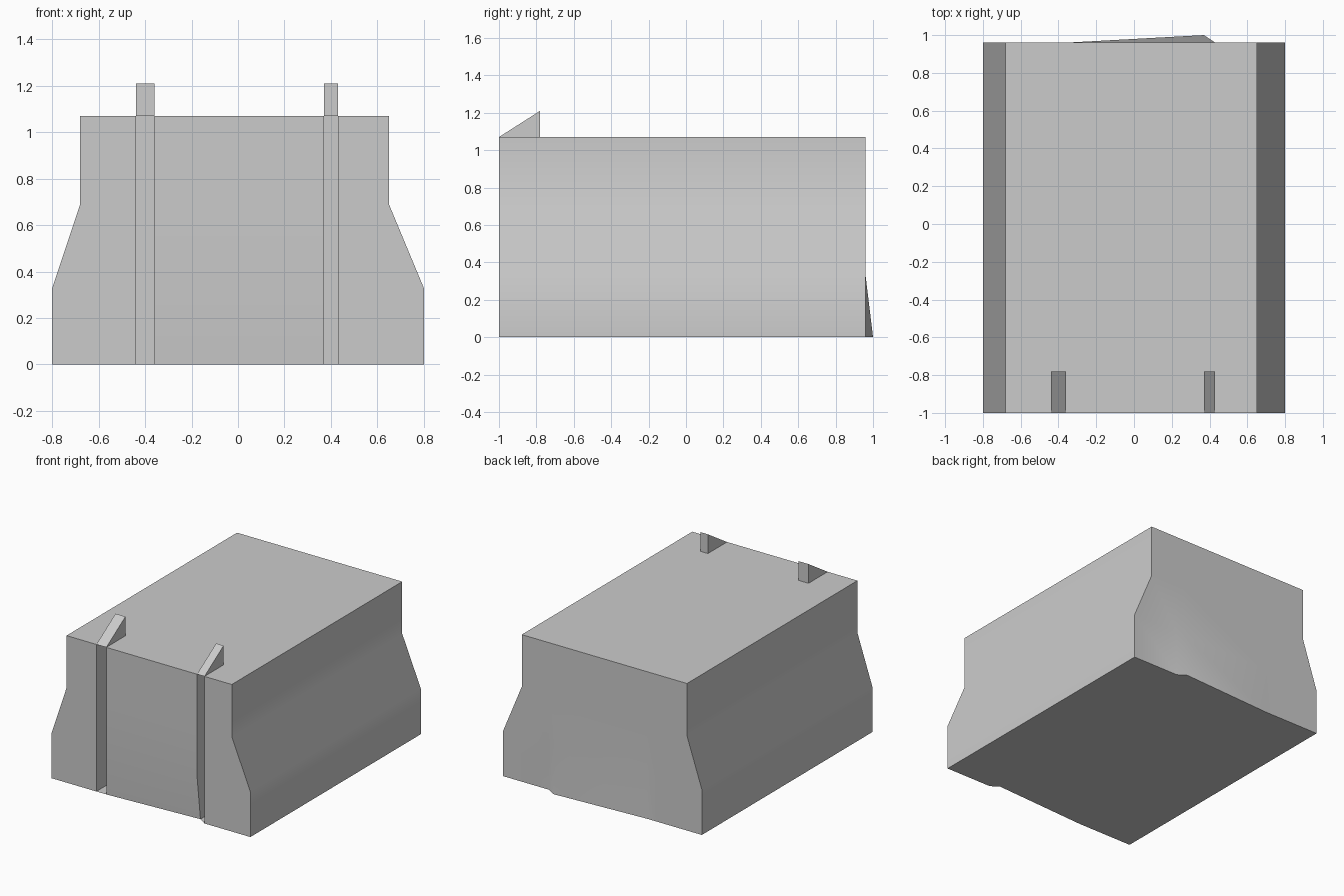
import bpy, bmesh, math
from itertools import product

if "Cube" in bpy.data.objects:
    bpy.data.objects.remove(bpy.data.objects["Cube"])

grey = bpy.data.materials.new("plain_grey")
grey.use_nodes = True
grey.diffuse_color = (0.6, 0.6, 0.6, 1)
grey.node_tree.nodes["Principled BSDF"].inputs["Base Color"].default_value = (0.6, 0.6, 0.6, 1)

FRONT, INNER, BACK = -1.0, -0.78, 0.96
TOP, PEAK = 1.07, 1.21
SLOTS = [(-0.44, -0.36), (0.37, 0.43)]


def finish(bm, name):
    bmesh.ops.recalc_face_normals(bm, faces=bm.faces)
    mesh = bpy.data.meshes.new(name)
    bm.to_mesh(mesh)
    bm.free()
    obj = bpy.data.objects.new(name, mesh)
    bpy.context.collection.objects.link(obj)
    mesh.materials.append(grey)
    bpy.ops.object.select_all(action='DESELECT')
    obj.select_set(True)
    bpy.context.view_layer.objects.active = obj
    bpy.ops.object.shade_smooth_by_angle(angle=math.radians(30))
    return obj


# Body: a block of cells with flared sides and two front slots left out
levels = [(0, -0.8, 0.8), (0.33, -0.8, 0.8), (0.69, -0.68, 0.65), (TOP, -0.68, 0.65)]
columns = [x for slot in SLOTS for x in slot]
depths = [FRONT, INNER, BACK]
bm = bmesh.new()
grid = {}
for k, (z, left, right) in enumerate(levels):
    for i, x in enumerate([left] + columns + [right]):
        for j, y in enumerate(depths):
            # One pulled point bends the lower edge at both ends
            pulled = i == 3 and k == 0 and y != INNER
            grid[i, j, k] = bm.verts.new((x, y + 0.04 * pulled, z))

cells = {c for c in product(range(5), range(2), range(3))
         if not (c[0] in (1, 3) and c[1] == 0)}


def cell_face(cell, axis, side):
    a, b = [n for n in range(3) if n != axis]
    verts = []
    for da, db in ((0, 0), (1, 0), (1, 1), (0, 1)):
        corner = list(cell)
        corner[axis] += side
        corner[a] += da
        corner[b] += db
        verts.append(grid[tuple(corner)])
    return bm.faces.new(verts)


for cell in sorted(cells):
    for axis, side in product(range(3), range(2)):
        neighbour = list(cell)
        neighbour[axis] += 2 * side - 1
        if tuple(neighbour) not in cells:
            cell_face(cell, axis, side)

# Slot floors, level with the underside
for i in (1, 3):
    cell_face((i, 0, 0), 2, 0)
finish(bm, "body")

# Ramps: wedges on top, covering the slots
for name, (x0, x1) in zip(("right_ramp", "left_ramp"), SLOTS):
    bm = bmesh.new()
    profile = [(FRONT, TOP), (INNER, TOP), (INNER, PEAK)]
    face = bm.faces.new([bm.verts.new((x0, y, z)) for y, z in profile])
    new = bmesh.ops.extrude_face_region(bm, geom=[face])["geom"]
    bmesh.ops.translate(bm, vec=(x1 - x0, 0, 0),
                        verts=[v for v in new if isinstance(v, bmesh.types.BMVert)])
    # Keep the near cap so that the wedge is closed
    if len(bm.faces) < 5:
        bm.faces.new([v for v in bm.verts if abs(v.co.x - x0) < 1e-5])
    finish(bm, name)
